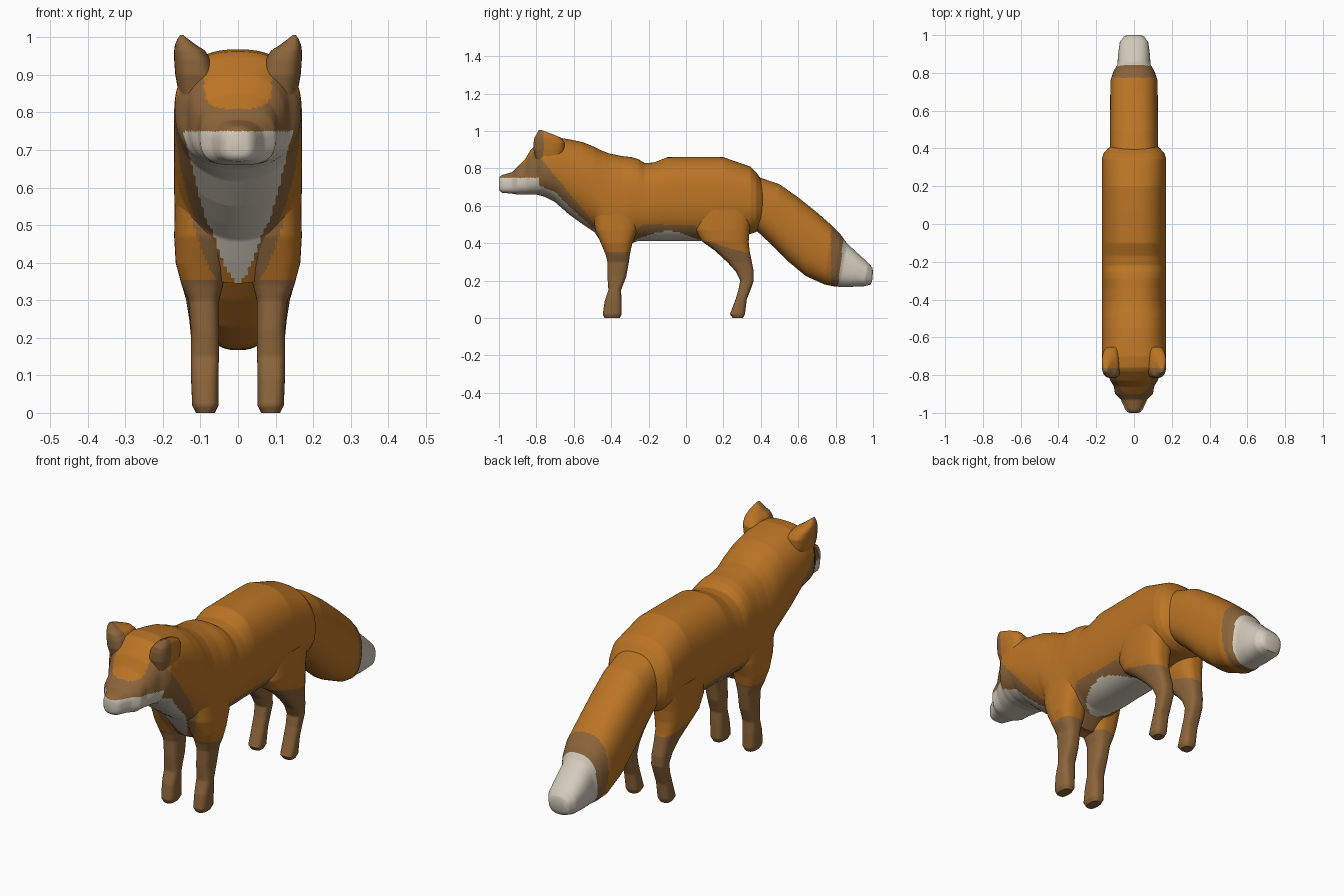
import bpy, bmesh, math


def material(name, rgb):
    m = bpy.data.materials.new(name)
    m.diffuse_color = (*rgb, 1)
    return m


MATS = [material("orange_fur", (0.495, 0.175, 0.018)),
        material("brown_fur", (0.262, 0.129, 0.043)),
        material("cream_fur", (0.66, 0.60, 0.50))]
ORANGE, BROWN, CREAM = 0, 1, 2
RINGS = {}


def unit_ring(e_top, e_bot, n):
    """Evenly spaced points round a rounded square, own roundness above and below."""
    key = (round(e_top, 2), round(e_bot, 2), n)
    if key not in RINGS:
        m = 1440
        pts = []
        for i in range(m + 1):
            t = math.tau * i / m
            c, s = math.cos(t), math.sin(t)
            p = 2 / (key[0] if s > 0 else key[1])
            pts.append((math.copysign(abs(c) ** p, c), math.copysign(abs(s) ** p, s)))
        length = [0]
        for a, b in zip(pts, pts[1:]):
            length.append(length[-1] + math.dist(a, b))
        out, k = [], 0
        for i in range(n):
            while length[k] < length[-1] * i / n:
                k += 1
            out.append(pts[k])
        RINGS[key] = out
    return RINGS[key]


def loft(name, stations, paint, e_top=3.0, mirror=False, n=120, step=0.007):
    """Skin rounded-box rings. Station: y0, z0 -> y1, z1 (ring axis), x0, x1, lower roundness."""
    dense = [stations[0]]
    for a, b in zip(stations, stations[1:]):
        k = max(1, math.ceil(max(abs(p - q) for p, q in zip(a[:6], b[:6])) / step))
        dense += [tuple(p + (q - p) * i / k for p, q in zip(a, b)) for i in range(1, k + 1)]
    bm = bmesh.new()
    rings = []
    for y0, z0, y1, z1, x0, x1, e_bot in dense:
        rings.append([bm.verts.new(((x0 + x1) / 2 + u * (x1 - x0) / 2,
                                    (y0 + y1) / 2 + v * (y1 - y0) / 2,
                                    (z0 + z1) / 2 + v * (z1 - z0) / 2))
                      for u, v in unit_ring(e_top, e_bot, n)])
    for a, b in zip(rings, rings[1:]):
        for i in range(n):
            j = (i + 1) % n
            bm.faces.new((a[i], a[j], b[j], b[i]))
    bm.faces.new(rings[0])
    bm.faces.new(rings[-1])
    bmesh.ops.recalc_face_normals(bm, faces=bm.faces)
    bm.normal_update()
    for f in bm.faces:
        f.smooth = True
        f.material_index = paint(f.calc_center_median(), f.normal)
    me = bpy.data.meshes.new(name)
    bm.to_mesh(me)
    bm.free()
    for m in MATS:
        me.materials.append(m)
    ob = bpy.data.objects.new(name, me)
    bpy.context.collection.objects.link(ob)
    if mirror:
        ob.modifiers.new("mirror", 'MIRROR')


def upright(rows):
    """Rows y, bottom, top, half width, lower roundness."""
    return [(y, b, y, t, -w, w, e) for y, b, t, w, e in rows]


def level(rows):
    """Rows z, y front, y back, x inner, x outer."""
    return [(a, z, b, z, x0, x1, 2.8) for z, a, b, x0, x1 in rows]


# colour rules
def bib(p):
    """Half width of the bib at this height."""
    return 0.135 * max(0, (p.z - 0.345) / 0.4) ** 0.65


def paint_body(p, nrm):
    x, y, z = abs(p.x), p.y, p.z
    if z < 0.75 and (y < -0.79 or (y < -0.5 and z < 0.745 - 1.1 * (y + 0.74)
                                   and x < bib(p) + 0.008)):
        return CREAM                                   # muzzle and throat
    if y < -0.38 and z < 0.6 and x < bib(p):
        return CREAM                                   # bib
    if y < -0.76 and z > 0.8 and (x / 0.09) ** 4 + (max(0, 0.89 - z) / 0.08) ** 4 < 1:
        return ORANGE                                  # forehead patch
    if y < -0.77 and z < 0.965:
        return BROWN                                   # face mask
    if y < -0.45 and z < 0.85 - 1.2 * (y + 0.775):
        return BROWN                                   # neck stripe
    if nrm.z < -0.2 and z < 0.5 and y > -0.36:         # belly patch
        d = ((y + 0.10) / 0.19) ** 2 + (x / 0.125) ** 2
        return CREAM if d < 1 else BROWN if d < 1.9 else ORANGE
    return ORANGE


def paint_ear(p, nrm):
    return BROWN if p.y < -0.762 else ORANGE


def paint_front_leg(p, nrm):
    if p.z < 0.35:
        return BROWN
    if p.y < -0.41:                                    # bib runs over the shoulders
        return CREAM if abs(p.x) < bib(p) else BROWN if abs(p.x) < bib(p) + 0.045 else ORANGE
    return ORANGE


def paint_hind_leg(p, nrm):
    return BROWN if p.z < 0.44 - 0.28 * p.y else ORANGE


def paint_tail(p, nrm):
    if p.y - 0.12 * (p.z - 0.3) > 0.828:
        return CREAM
    return BROWN if p.y > 0.775 else ORANGE


# head, nose to nape
loft("head", upright([
    (-1.0, 0.69, 0.75, 0.024, 3), (-0.995, 0.679, 0.757, 0.035, 3),
    (-0.983, 0.67, 0.765, 0.046, 3), (-0.93, 0.665, 0.78, 0.07, 3),
    (-0.90, 0.66, 0.81, 0.10, 3), (-0.86, 0.66, 0.85, 0.107, 3),
    (-0.83, 0.66, 0.90, 0.125, 3), (-0.80, 0.66, 0.93, 0.137, 3),
    (-0.78, 0.655, 0.95, 0.157, 2.6), (-0.76, 0.65, 0.962, 0.168, 2.3),
    (-0.70, 0.62, 0.968, 0.17, 2.1), (-0.62, 0.55, 0.955, 0.17, 2.1)]), paint_body, 2.45)

# torso, neck to rump
loft("torso", upright([
    (-0.62, 0.55, 0.955, 0.17, 2.1), (-0.55, 0.50, 0.94, 0.17, 2.1),
    (-0.49, 0.46, 0.915, 0.17, 2.1), (-0.45, 0.40, 0.895, 0.17, 2.2),
    (-0.41, 0.345, 0.88, 0.17, 2.4), (-0.34, 0.345, 0.866, 0.17, 2.4),
    (-0.29, 0.40, 0.86, 0.17, 2.4), (-0.255, 0.412, 0.85, 0.17, 2.4),
    (-0.22, 0.412, 0.828, 0.17, 2.4), (-0.17, 0.412, 0.832, 0.17, 2.4),
    (-0.10, 0.412, 0.86, 0.17, 2.4), (0.07, 0.412, 0.862, 0.17, 2.4),
    (0.20, 0.43, 0.86, 0.17, 2.4), (0.28, 0.445, 0.832, 0.17, 2.4),
    (0.345, 0.45, 0.81, 0.17, 2.4), (0.375, 0.46, 0.78, 0.16, 2.4),
    (0.40, 0.48, 0.745, 0.138, 2.4), (0.42, 0.51, 0.71, 0.11, 2.4)]), paint_body, 2.45)

# ears
loft("ears", level([
    (0.84, -0.80, -0.66, 0.05, 0.156), (0.90, -0.815, -0.65, 0.06, 0.167),
    (0.94, -0.815, -0.65, 0.072, 0.170), (0.965, -0.81, -0.67, 0.088, 0.170),
    (0.98, -0.80, -0.705, 0.112, 0.168), (0.995, -0.792, -0.745, 0.132, 0.162),
    (1.006, -0.787, -0.775, 0.146, 0.154)]), paint_ear, 2.6, mirror=True, n=80)

# front legs
loft("front_legs", level([
    (0.0, -0.435, -0.355, 0.062, 0.112), (0.02, -0.445, -0.345, 0.052, 0.122),
    (0.09, -0.435, -0.345, 0.052, 0.125), (0.15, -0.415, -0.347, 0.051, 0.125),
    (0.22, -0.42, -0.32, 0.05, 0.125), (0.30, -0.42, -0.305, 0.05, 0.132),
    (0.34, -0.43, -0.30, 0.04, 0.150), (0.40, -0.455, -0.287, 0.025, 0.166),
    (0.47, -0.485, -0.26, 0.01, 0.170), (0.58, -0.50, -0.24, 0.01, 0.168)]),
    paint_front_leg, 2.8, mirror=True, n=72)

# hind legs
loft("hind_legs", level([
    (0.0, 0.25, 0.305, 0.062, 0.112), (0.02, 0.235, 0.315, 0.052, 0.122),
    (0.10, 0.265, 0.325, 0.052, 0.122), (0.15, 0.28, 0.345, 0.052, 0.122),
    (0.20, 0.29, 0.362, 0.05, 0.125), (0.25, 0.265, 0.362, 0.05, 0.13),
    (0.30, 0.22, 0.352, 0.05, 0.138), (0.36, 0.155, 0.34, 0.045, 0.155),
    (0.41, 0.085, 0.335, 0.03, 0.166), (0.47, 0.05, 0.34, 0.02, 0.170),
    (0.58, 0.05, 0.36, 0.02, 0.168)]), paint_hind_leg, 2.8, mirror=True, n=72)

# tail, bottom edge to top edge
loft("tail", [(a, b, c, d, -w, w, 2.5) for a, b, c, d, w in [
    (0.33, 0.50, 0.35, 0.79, 0.12), (0.39, 0.455, 0.385, 0.755, 0.127),
    (0.46, 0.39, 0.50, 0.715, 0.127), (0.55, 0.30, 0.60, 0.645, 0.127),
    (0.64, 0.225, 0.70, 0.565, 0.126), (0.74, 0.18, 0.78, 0.495, 0.124),
    (0.79, 0.17, 0.825, 0.45, 0.108), (0.82, 0.167, 0.86, 0.40, 0.088),
    (0.88, 0.167, 0.92, 0.345, 0.084), (0.95, 0.17, 0.975, 0.295, 0.075),
    (0.985, 0.178, 0.996, 0.27, 0.055), (0.995, 0.195, 1.0, 0.25, 0.042)]],
    paint_tail, 2.5)

# smooth shading with sharp edges kept
for ob in bpy.data.objects:
    ob.select_set(True)
    bpy.context.view_layer.objects.active = ob
bpy.ops.object.shade_smooth_by_angle(angle=math.radians(45))
